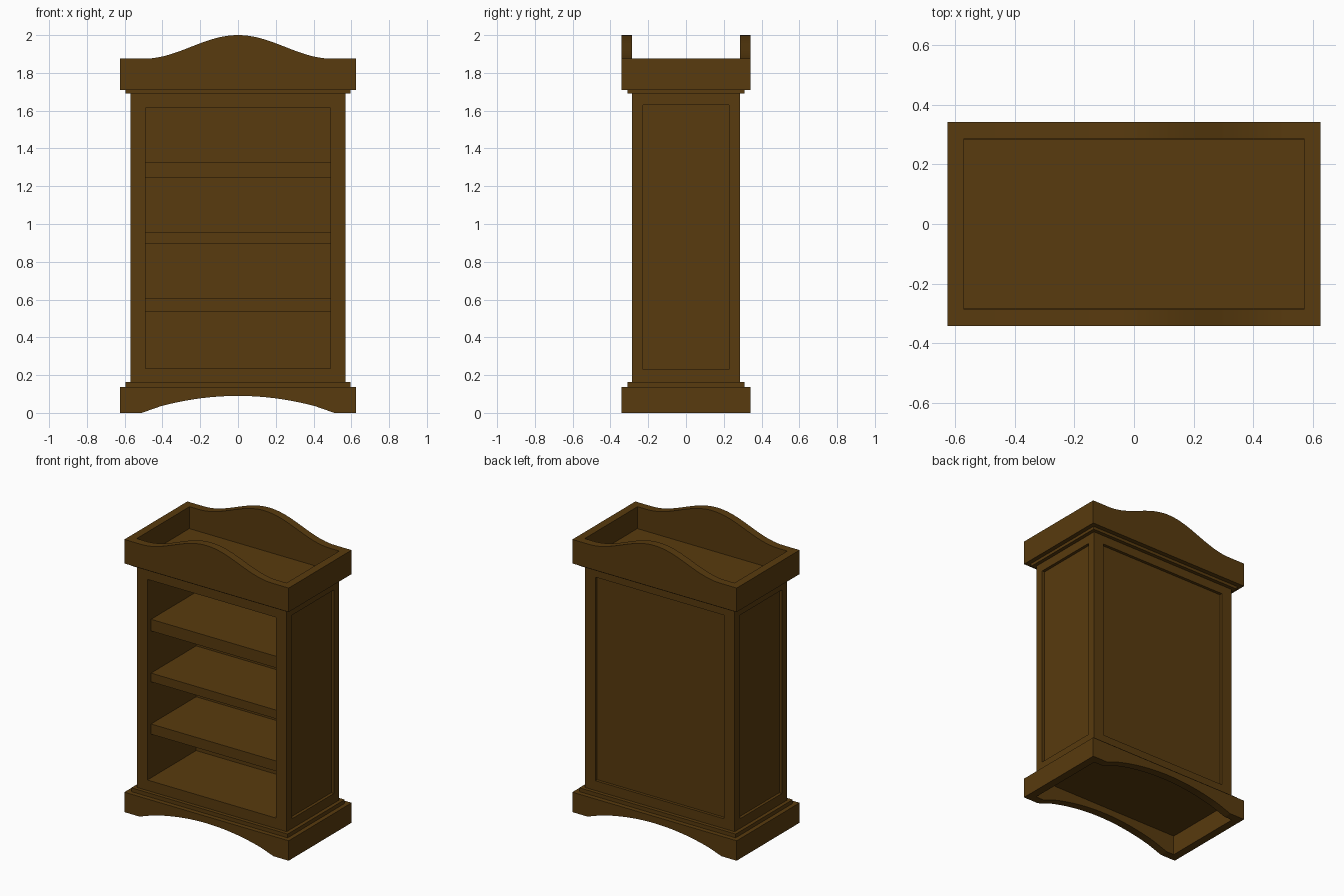
import bpy
import bmesh
import math
from mathutils import Vector

cube = bpy.data.objects.get("Cube")
if cube:
    bpy.data.objects.remove(cube, do_unlink=True)

# Single wood colour
WOOD = (0.098, 0.043, 0.0044, 1.0)
wood = bpy.data.materials.new("dark_brown_wood")
wood.use_nodes = True
wood.diffuse_color = WOOD
bsdf = next(n for n in wood.node_tree.nodes if n.type == 'BSDF_PRINCIPLED')
bsdf.inputs["Base Color"].default_value = WOOD
bsdf.inputs["Roughness"].default_value = 0.7

# Shared dimensions: half widths, half depths and board thickness
BODY_X, BODY_Y = 0.57, 0.285
TRIM_X, TRIM_Y = 0.595, 0.31
OUT_X, OUT_Y = 0.625, 0.342
BOARD = 0.055
OPEN_X = 0.49


def finish(name, bm):
    bmesh.ops.recalc_face_normals(bm, faces=bm.faces)
    mesh = bpy.data.meshes.new(name)
    bm.to_mesh(mesh)
    bm.free()
    mesh.materials.append(wood)
    obj = bpy.data.objects.new(name, mesh)
    bpy.context.collection.objects.link(obj)
    return obj


def box_mesh(x, y, z):
    """Box between the (low, high) pairs x, y and z."""
    bm = bmesh.new()
    bmesh.ops.create_cube(bm, size=1)
    for v in bm.verts:
        v.co = [lo if c < 0 else hi for c, (lo, hi) in zip(v.co, (x, y, z))]
    bm.normal_update()
    return bm


def box(name, x, y, z):
    return finish(name, box_mesh(x, y, z))


def pocket(bm, normal, half, z, depth):
    """Sink a rectangular recess into the box face pointing along normal."""
    normal = Vector(normal)
    face = max(bm.faces, key=lambda f: f.normal.dot(normal) + f.calc_area() * 0.01)
    across = 1 if normal.x else 0
    mid = face.calc_center_median().z
    inner = bmesh.ops.extrude_discrete_faces(bm, faces=[face])["faces"][0]
    for v in inner.verts:
        v.co[across] = math.copysign(half, v.co[across])
        v.co.z = z[0] if v.co.z < mid else z[1]
    floor = bmesh.ops.extrude_discrete_faces(bm, faces=[inner])["faces"][0]
    bmesh.ops.translate(bm, verts=floor.verts, vec=normal * -depth)
    bm.normal_update()


def shaped_board(name, outline, y):
    """Board with an outline in x and z, extruded between two y values."""
    bm = bmesh.new()
    face = bm.faces.new([bm.verts.new((px, y[0], pz)) for px, pz in outline])
    back = bmesh.ops.extrude_face_region(bm, geom=[face])["geom"]
    verts = [g for g in back if isinstance(g, bmesh.types.BMVert)]
    bmesh.ops.translate(bm, verts=verts, vec=(0, y[1] - y[0], 0))
    obj = finish(name, bm)
    bpy.ops.object.select_all(action='DESELECT')
    obj.select_set(True)
    bpy.context.view_layer.objects.active = obj
    bpy.ops.object.shade_smooth_by_angle(angle=math.radians(15))
    return obj


# Cabinet body with open front and recessed side and back panels
body = box_mesh((-BODY_X, BODY_X), (-BODY_Y, BODY_Y), (0.16, 1.695))
pocket(body, (0, -1, 0), OPEN_X, (0.235, 1.615), 0.53)
pocket(body, (0, 1, 0), OPEN_X, (0.23, 1.63), 0.02)
for side in (-1, 1):
    pocket(body, (side, 0, 0), 0.228, (0.23, 1.63), 0.02)
finish("cabinet_body", body)

# Shelves
for label, z in (("lower", (0.535, 0.605)), ("middle", (0.895, 0.955)),
                 ("upper", (1.245, 1.325))):
    box(label + "_shelf", (-OPEN_X, OPEN_X), (-0.245, 0.245), z)

# Stepped trim between body and base, and body and crown
box("base_trim", (-TRIM_X, TRIM_X), (-TRIM_Y, TRIM_Y), (0.135, 0.163))
box("crown_trim", (-TRIM_X, TRIM_X), (-TRIM_Y, TRIM_Y), (1.69, 1.712))
box("crown_floor", (-BODY_X, BODY_X), (-BODY_Y, BODY_Y), (1.71, 1.725))

# Outline of the base boards: feet with a shallow arch between them
ARCH = 0.41
steps = [i / 12 for i in range(-12, 13)]
arch = [(ARCH * t, 0.09 - 0.055 * t * t) for t in steps]
base_outline = [(-OUT_X, 0.137), (-OUT_X, 0), (-0.51, 0), *arch,
                (0.51, 0), (OUT_X, 0), (OUT_X, 0.137)]

# Outline of the crown boards: a wave rising to the middle
waves = [0.5 * i / 20 for i in range(20, -21, -1)]
wave = [(x, 1.875 + 0.0625 * (1 + math.cos(math.pi * x / 0.5))) for x in waves]
crown_outline = [(-OUT_X, 1.71), (OUT_X, 1.71), (OUT_X, 1.875), *wave,
                 (-OUT_X, 1.875)]

# Front and back boards
for label, s in (("front", -1), ("back", 1)):
    y = (s * OUT_Y, s * (OUT_Y - BOARD))
    shaped_board(label + "_base_board", base_outline, y)
    shaped_board(label + "_crown_board", crown_outline, y)

# Side boards
inner_y = (BOARD - OUT_Y, OUT_Y - BOARD)
for label, s in (("left", 1), ("right", -1)):
    x = sorted((s * OUT_X, s * (OUT_X - BOARD)))
    box(label + "_base_board", x, inner_y, (0, 0.137))
    box(label + "_crown_board", x, inner_y, (1.71, 1.875))
